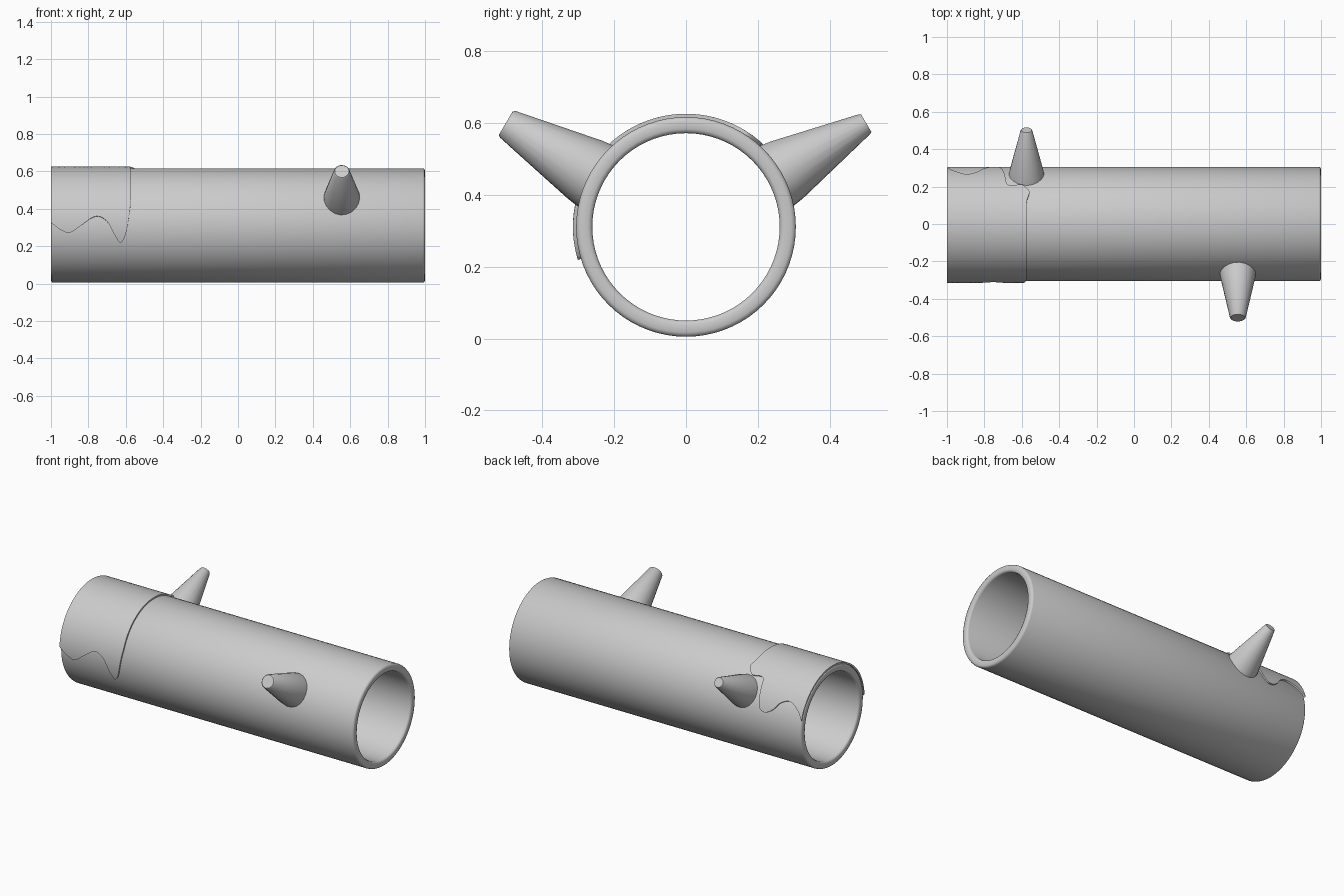
import bpy, bmesh, math
from mathutils import Vector

if "Cube" in bpy.data.objects:
    bpy.data.objects.remove(bpy.data.objects["Cube"])

CZ, R_OUT, R_IN = 0.311, 0.306, 0.261

grey = bpy.data.materials.new("plain grey")
grey.diffuse_color = (0.6, 0.6, 0.6, 1)
grey.use_nodes = True
grey.node_tree.nodes["Principled BSDF"].inputs["Base Color"].default_value = grey.diffuse_color


def finish(name, bm, angle=40):
    bmesh.ops.recalc_face_normals(bm, faces=bm.faces)
    me = bpy.data.meshes.new(name)
    bm.to_mesh(me)
    bm.free()
    ob = bpy.data.objects.new(name, me)
    bpy.context.collection.objects.link(ob)
    me.materials.append(grey)
    bpy.ops.object.select_all(action='DESELECT')
    ob.select_set(True)
    bpy.context.view_layer.objects.active = ob
    bpy.ops.object.shade_smooth_by_angle(angle=math.radians(angle))
    return ob


def lathe(bm, profile, origin, axis, sides, closed):
    """Spin (distance along axis, radius) points round an axis."""
    axis = Vector(axis).normalized()
    u = axis.orthogonal().normalized()
    v = axis.cross(u)
    rings = []
    for d, r in profile:
        rings.append([bm.verts.new(Vector(origin) + axis * d
                      + (u * math.cos(a) + v * math.sin(a)) * r)
                      for a in (2 * math.pi * i / sides for i in range(sides))])
    pairs = list(zip(rings, rings[1:]))
    if closed:
        pairs.append((rings[-1], rings[0]))
    for p, q in pairs:
        for i in range(sides):
            j = (i + 1) % sides
            bm.faces.new((p[i], p[j], q[j], q[i]))
    if not closed:
        bm.faces.new(rings[0])
        bm.faces.new(rings[-1])


# hollow log with softened rims
b = 0.012
half = [(-1 + b, R_IN), (-1 + b * .3, R_IN + b * .3), (-1, R_IN + b),
        (-1, R_OUT - b), (-1 + b * .3, R_OUT - b * .3), (-1 + b, R_OUT)]
bm = bmesh.new()
lathe(bm, half + [(-x, r) for x, r in reversed(half)], (0, 0, CZ), (1, 0, 0), 72, True)
finish("hollow_log", bm, 50)


# tapered branch stubs, flared where they meet the log
def stub(name, x, side, r_base, r_tip):
    base = Vector((x, side * 0.242, 0.447))
    tip = Vector((x, side * 0.502, 0.600))
    n = (tip - base).length
    bm = bmesh.new()
    lathe(bm, [(0, r_base), (n * .15, r_base * .9 + r_tip * .1),
               (n - .006, r_tip), (n, r_tip * .88)], base, tip - base, 20, False)
    finish(name, bm)


stub("back_branch_stub", -0.575, 1, 0.098, 0.032)
stub("front_branch_stub", 0.555, -1, 0.100, 0.043)

# moss sheet: wavy edges given as (x, degrees from the top)
FRONT = [(-1, -87), (-.95, -94), (-.90, -97), (-.84, -90), (-.76, -81), (-.70, -86),
         (-.66, -99), (-.63, -107), (-.605, -101), (-.59, -90), (-.575, -70)]
BACK = [(-1, 74), (-.97, 66), (-.90, 58), (-.84, 62), (-.80, 71), (-.75, 76),
        (-.71, 72), (-.692, 58), (-.68, 43), (-.60, 42), (-.585, 39), (-.575, 34)]


def edge(points, x):
    n = len(points)

    def slope(i):
        a, c = points[max(i - 1, 0)], points[min(i + 1, n - 1)]
        return (c[1] - a[1]) / (c[0] - a[0])
    for i in range(n - 1):
        (x0, y0), (x1, y1) = points[i], points[i + 1]
        if x <= x1 + 1e-9:
            h = x1 - x0
            t = (x - x0) / h
            return ((2*t**3 - 3*t*t + 1) * y0 + (t**3 - 2*t*t + t) * h * slope(i)
                    + (3*t*t - 2*t**3) * y1 + (t**3 - t*t) * h * slope(i + 1))
    return points[-1][1]


COLS, ROWS = 80, 48
bm = bmesh.new()
layers = []
for r in (0.315, 0.3045):
    grid = []
    for c in range(COLS + 1):
        x = -1 + 0.425 * c / COLS
        lo, hi = edge(FRONT, x), edge(BACK, x)
        col = []
        for k in range(ROWS + 1):
            d = lo + (hi - lo) * k / ROWS
            # small bulge of the straight end beside the stub
            push = 0.016 * math.exp(-((d - 33) / 7) ** 2) * max(0, (x + .62) / .045)
            a = math.radians(d)
            col.append(bm.verts.new((x + push, r * math.sin(a), CZ + r * math.cos(a))))
        grid.append(col)
    for c in range(COLS):
        for k in range(ROWS):
            bm.faces.new((grid[c][k], grid[c+1][k], grid[c+1][k+1], grid[c][k+1]))
    layers.append(grid)
# rim joining the outer and inner sheets
loops = [[g[c][0] for c in range(COLS)] + [g[COLS][k] for k in range(ROWS)]
         + [g[c][ROWS] for c in range(COLS, 0, -1)] + [g[0][k] for k in range(ROWS, 0, -1)]
         for g in layers]
for i in range(len(loops[0])):
    j = (i + 1) % len(loops[0])
    bm.faces.new((loops[0][i], loops[0][j], loops[1][j], loops[1][i]))
finish("moss_cover", bm)
